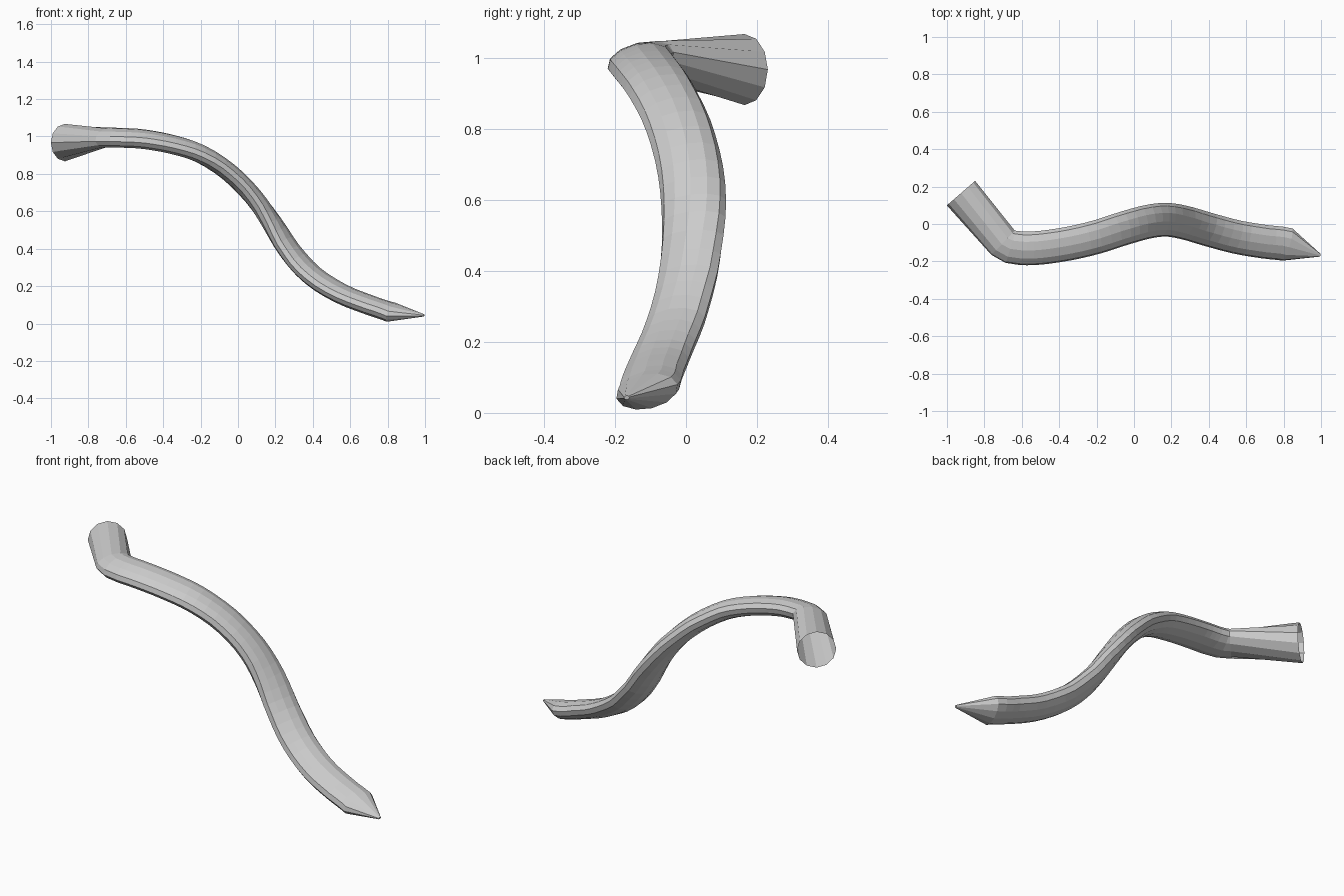
import bpy, bmesh
from math import cos, sin, pi, radians
from mathutils import Vector

if "Cube" in bpy.data.objects:
    bpy.data.objects.remove(bpy.data.objects["Cube"])

SIDES = 12
HALF_WIDTH, HALF_THICK = 0.0925, 0.05
ROLL = radians(13)

# Centre line of the flattened tube (first and last points only steer the tangents)
path = [Vector(p) for p in (
    (-0.72, -0.065, 0.995), (-0.70, -0.10, 0.995), (-0.66, -0.122, 0.994),
    (-0.60, -0.13, 0.992), (-0.50, -0.127, 0.985), (-0.35, -0.105, 0.957),
    (-0.20, -0.07, 0.907), (-0.05, -0.022, 0.81), (0.08, 0.013, 0.68),
    (0.18, 0.022, 0.54), (0.28, 0.005, 0.385), (0.40, -0.03, 0.255),
    (0.55, -0.07, 0.16), (0.70, -0.095, 0.10), (0.82, -0.11, 0.06),
    (0.94, -0.155, 0.03))]


def spline(p0, p1, p2, p3, t):
    """Catmull-Rom point and tangent."""
    a, b, c = p2 - p0, 2 * p0 - 5 * p1 + 4 * p2 - p3, 3 * p1 - p0 - 3 * p2 + p3
    pos = p1 + 0.5 * (a * t + b * t * t + c * t ** 3)
    tan = 0.5 * (a + 2 * b * t + 3 * c * t * t)
    return pos, tan.normalized()


def frame(tangent, roll):
    """Wide and thin axes of a cross-section."""
    w = Vector((-tangent.y, tangent.x, 0)).normalized()
    n = tangent.cross(w)
    return w * cos(roll) + n * sin(roll), n * cos(roll) - w * sin(roll)


bm = bmesh.new()


def ring(center, w, n, a, b):
    return [bm.verts.new(center + w * a * cos(2 * pi * i / SIDES)
                         + n * b * sin(2 * pi * i / SIDES)) for i in range(SIDES)]


# Round open socket end
w, n = frame(Vector((0.65, -0.75, 0)).normalized(), 0)
rings = [ring(Vector((-0.925, 0.165, 0.967)), w, n, 0.1, 0.1)]

# Flattened curved body
for i in range(1, len(path) - 2):
    steps = 1 if i < 3 else 3
    last = i == len(path) - 3
    for s in range(steps + (1 if last else 0)):
        pos, tan = spline(*path[i - 1:i + 3], s / steps)
        w, n = frame(tan, ROLL)
        rings.append(ring(pos, w, n, HALF_WIDTH, HALF_THICK))

# Pointed tip
rings.append(ring(Vector((0.995, -0.167, 0.043)), w, n, 0.008, 0.006))

for r0, r1 in zip(rings, rings[1:]):
    for k in range(SIDES):
        j = (k + 1) % SIDES
        bm.faces.new((r0[k], r0[j], r1[j], r1[k]))
bm.faces.new(rings[-1])
bmesh.ops.recalc_face_normals(bm, faces=bm.faces)

mesh = bpy.data.meshes.new("curved_tube")
bm.to_mesh(mesh)
bm.free()
bpy.context.collection.objects.link(bpy.data.objects.new("curved_tube", mesh))
